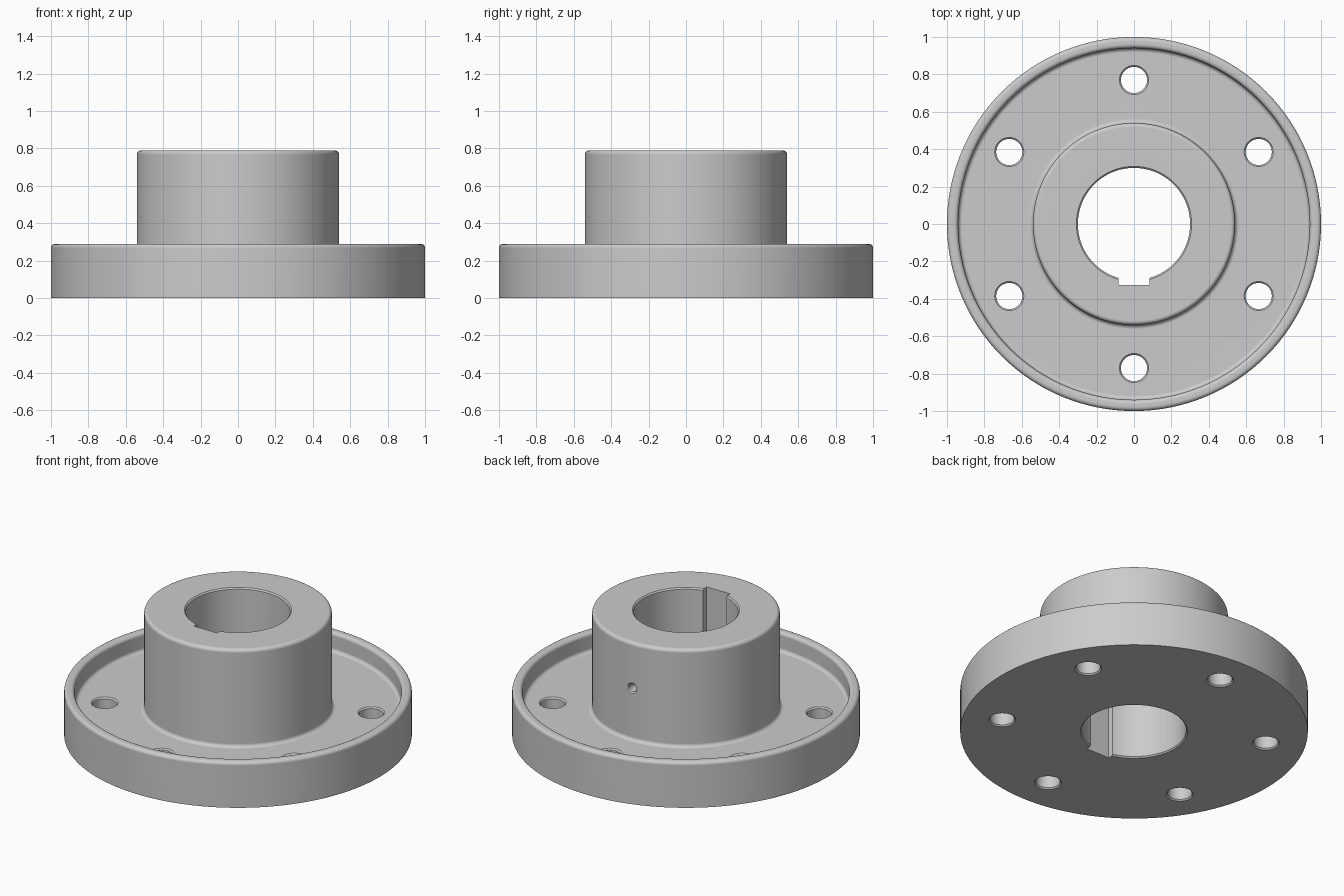
import bpy, bmesh
from math import pi, cos, sin, radians
from mathutils import Matrix, Vector

cube = bpy.data.objects.get("Cube")
if cube:
    bpy.data.objects.remove(cube, do_unlink=True)

BASE_R, RIM_IN, RIM_Z = 1.0, 0.94, 0.29
HUB_R, HUB_Z, BORE_R = 0.54, 0.79, 0.30
FLOOR_Z, FILLET, CHAMFER = 0.17, 0.022, 0.008
HOLE_R, HOLE_RING, HOLE_COUNT = 0.07, 0.77, 6

steel = bpy.data.materials.new("grey steel")
steel.use_nodes = True
grey = (0.6, 0.6, 0.6, 1)
steel.diffuse_color = grey
steel.node_tree.nodes["Principled BSDF"].inputs["Base Color"].default_value = grey


def arc(r, z, start, end, radius=FILLET, n=5):
    """Points of a rounded profile corner, angles in degrees."""
    angles = [radians(start + (end - start) * i / n) for i in range(n + 1)]
    return [(r + radius * cos(a), z + radius * sin(a)) for a in angles]


def new_object(name, bm):
    bmesh.ops.recalc_face_normals(bm, faces=bm.faces)
    mesh = bpy.data.meshes.new(name)
    bm.to_mesh(mesh)
    bm.free()
    mesh.materials.append(steel)
    obj = bpy.data.objects.new(name, mesh)
    bpy.context.collection.objects.link(obj)
    return obj


def lathe(name, profile, steps, matrix=Matrix()):
    """Revolve a closed (radius, height) profile around z."""
    bm = bmesh.new()
    verts = [bm.verts.new((r, 0, z)) for r, z in profile]
    edges = [bm.edges.new((v, verts[i - 1])) for i, v in enumerate(verts)
             if v.co.x + verts[i - 1].co.x > 0]
    bmesh.ops.spin(bm, geom=verts + edges, axis=(0, 0, 1), cent=(0, 0, 0),
                   angle=2 * pi, steps=steps)
    bmesh.ops.remove_doubles(bm, verts=bm.verts, dist=1e-5)
    bm.transform(matrix)
    return new_object(name, bm)


# Flanged hub with raised rim, recess and bore
f, c = FILLET, CHAMFER
profile = [(BORE_R + c, 0), (BASE_R, 0)]
profile += arc(BASE_R - f, RIM_Z - f, 0, 90)
profile += arc(RIM_IN + f, RIM_Z - f, 90, 180)
profile += arc(RIM_IN - f, FLOOR_Z + f, 0, -90)
profile += arc(HUB_R + f, FLOOR_Z + f, 270, 180)
profile += arc(HUB_R - f, HUB_Z - f, 0, 90)
profile += [(BORE_R + c, HUB_Z), (BORE_R, HUB_Z - c), (BORE_R, c)]
hub = lathe("flanged_hub", profile, 128)

cutters = []

# Ring of chamfered bolt holes
wide = HOLE_R + CHAMFER
hole = [(0, -0.1), (wide, -0.1), (wide, 0), (HOLE_R, c), (HOLE_R, FLOOR_Z - c),
        (wide, FLOOR_Z), (wide, FLOOR_Z + 0.1), (0, FLOOR_Z + 0.1)]
for i in range(HOLE_COUNT):
    a = radians(30) + 2 * pi * i / HOLE_COUNT
    place = Matrix.Translation((HOLE_RING * cos(a), HOLE_RING * sin(a), 0))
    cutters.append(lathe("bolt_hole_cutter", hole, 40, place))

# Set screw hole in the back of the hub
screw = [(0, 0.2), (0.025, 0.2), (0.025, HUB_R - c), (0.033, HUB_R),
         (0.033, 0.6), (0, 0.6)]
place = Matrix.Translation((0, 0, 0.5)) @ Matrix.Rotation(-pi / 2, 4, 'X')
cutters.append(lathe("screw_hole_cutter", screw, 24, place))

# Keyway on the front side of the bore
bm = bmesh.new()
bmesh.ops.create_cube(bm, size=1)
bm.transform(Matrix.Translation((0, -0.225, 0.4))
             @ Matrix.Diagonal((0.164, 0.2, 1.2, 1)))
cutters.append(new_object("keyway_cutter", bm))

# Cut everything, then remove the cutters
for cutter in cutters:
    mod = hub.modifiers.new("cut", 'BOOLEAN')
    mod.operation, mod.solver, mod.object = 'DIFFERENCE', 'EXACT', cutter
bpy.context.view_layer.update()
cut_mesh = bpy.data.meshes.new_from_object(
    hub.evaluated_get(bpy.context.evaluated_depsgraph_get()))
hub.modifiers.clear()
hub.data = cut_mesh
hub.data.name = "flanged_hub"
for cutter in cutters:
    bpy.data.objects.remove(cutter, do_unlink=True)

# Smooth curved faces, keep machined edges crisp
bpy.ops.object.select_all(action='DESELECT')
hub.select_set(True)
bpy.context.view_layer.objects.active = hub
bpy.ops.object.shade_smooth_by_angle(angle=radians(30))
weighted = hub.modifiers.new("weighted normals", 'WEIGHTED_NORMAL')
weighted.keep_sharp = True
